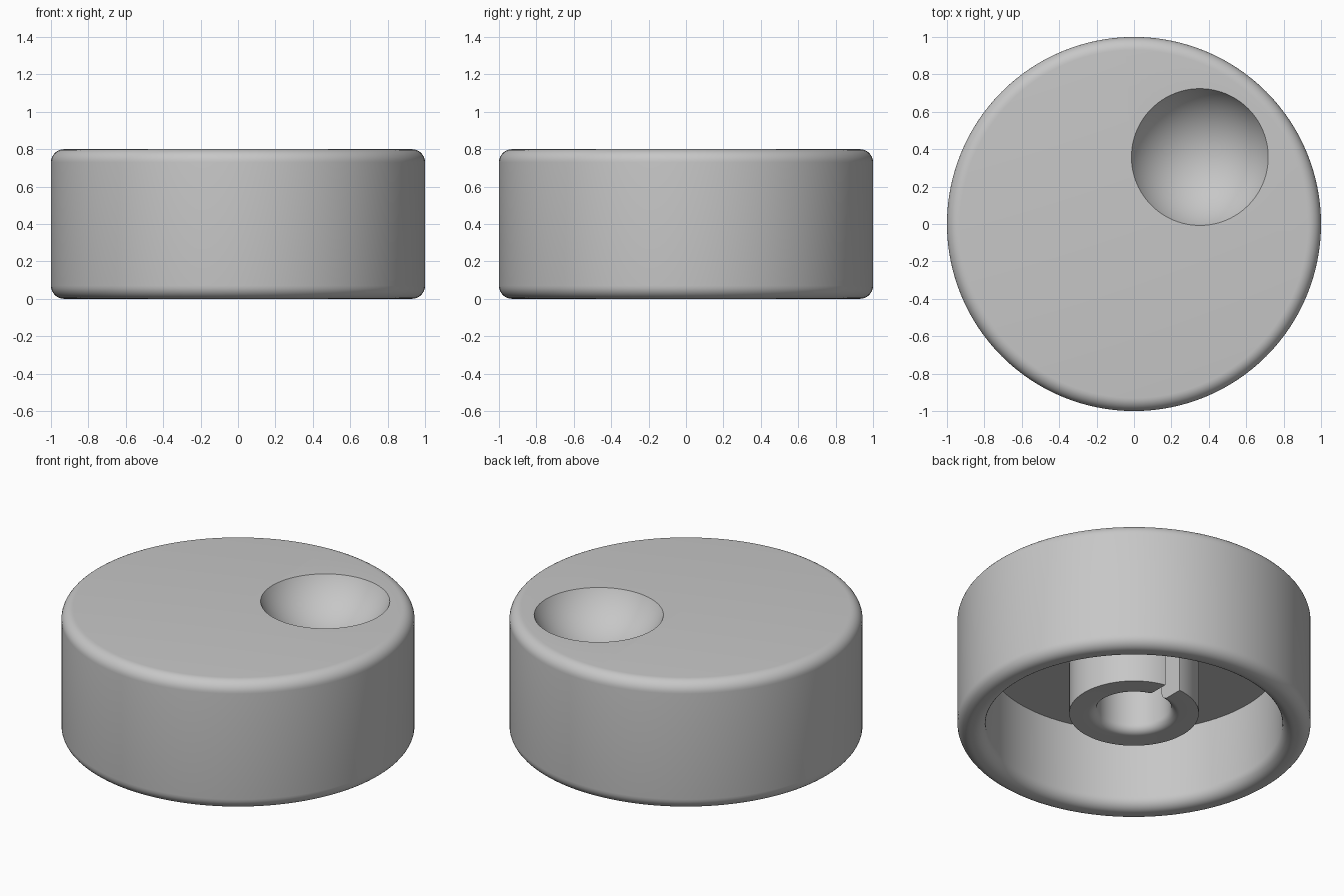
import bpy, bmesh, math
from mathutils import Vector, Matrix

cube = bpy.data.objects.get("Cube")
if cube:
    bpy.data.objects.remove(cube, do_unlink=True)

grey = bpy.data.materials.new("plain grey")
grey.use_nodes = True
colour = (0.57, 0.57, 0.57, 1)
grey.diffuse_color = colour
grey.node_tree.nodes["Principled BSDF"].inputs["Base Color"].default_value = colour

HEIGHT, FILLET, WALL, CEILING = 0.8, 0.07, 0.84, 0.5
HUB, BORE, HUB_BASE, LIP = 0.367, 0.21, 0.13, 0.05


def arc(r, z, radius, start, end, steps=8):
    """Rounded corner of a profile, angles in degrees."""
    angles = [math.radians(start + (end - start) * i / steps) for i in range(steps + 1)]
    return [(r + radius * math.cos(a), z + radius * math.sin(a)) for a in angles]


def make_object(name, bm):
    mesh = bpy.data.meshes.new(name)
    bmesh.ops.recalc_face_normals(bm, faces=bm.faces)
    bm.to_mesh(mesh)
    bm.free()
    obj = bpy.data.objects.new(name, mesh)
    bpy.context.collection.objects.link(obj)
    mesh.materials.append(grey)
    return obj


def revolve(name, profile, steps=128):
    bm = bmesh.new()
    verts = [bm.verts.new((r, 0, z)) for r, z in profile]
    edges = [bm.edges.new(pair) for pair in zip(verts, verts[1:])]
    bmesh.ops.spin(bm, geom=verts + edges, cent=(0, 0, 0), axis=(0, 0, 1),
                   angle=math.tau, steps=steps)
    bmesh.ops.remove_doubles(bm, verts=bm.verts, dist=0.0005)
    return make_object(name, bm)


def cut(target, cutter):
    cutter.hide_render = True
    mod = target.modifiers.new("cut", 'BOOLEAN')
    mod.operation, mod.solver, mod.object = 'DIFFERENCE', 'EXACT', cutter
    bpy.context.view_layer.objects.active = target
    bpy.ops.object.modifier_apply(modifier=mod.name)
    bpy.data.objects.remove(cutter, do_unlink=True)


# Hollow cap with a rounded rim and a central bored hub
profile = [(0, HEIGHT)]
profile += arc(1 - FILLET, HEIGHT - FILLET, FILLET, 90, 0)
profile += arc(1 - FILLET, FILLET, FILLET, 0, -90)
profile += arc(WALL + FILLET, FILLET, FILLET, 270, 180)
profile += [(WALL, CEILING), (HUB, CEILING), (HUB, HUB_BASE)]
profile += arc(BORE + LIP, HUB_BASE + LIP, LIP, 270, 180)
profile += [(BORE, CEILING), (0, CEILING)]
knob = revolve("knob_body", profile)

# Spherical finger dimple in the top face
RADIUS, DEPTH = 0.41, 0.225
bm = bmesh.new()
bmesh.ops.create_uvsphere(bm, u_segments=96, v_segments=64, radius=RADIUS,
                          matrix=Matrix.Translation((0.352, 0.358, HEIGHT - DEPTH + RADIUS)))
cut(knob, make_object("dimple_cutter", bm))

# Slot through the back of the hub wall
bm = bmesh.new()
bmesh.ops.create_cube(bm, size=1, matrix=Matrix.Translation((0.02, 0.3, 0.29))
                      @ Matrix.Diagonal((0.1, 0.3, 0.42, 1)))
cut(knob, make_object("slot_cutter", bm))

bpy.ops.object.select_all(action='DESELECT')
knob.select_set(True)
bpy.context.view_layer.objects.active = knob
bpy.ops.object.shade_smooth_by_angle(angle=math.radians(30))
